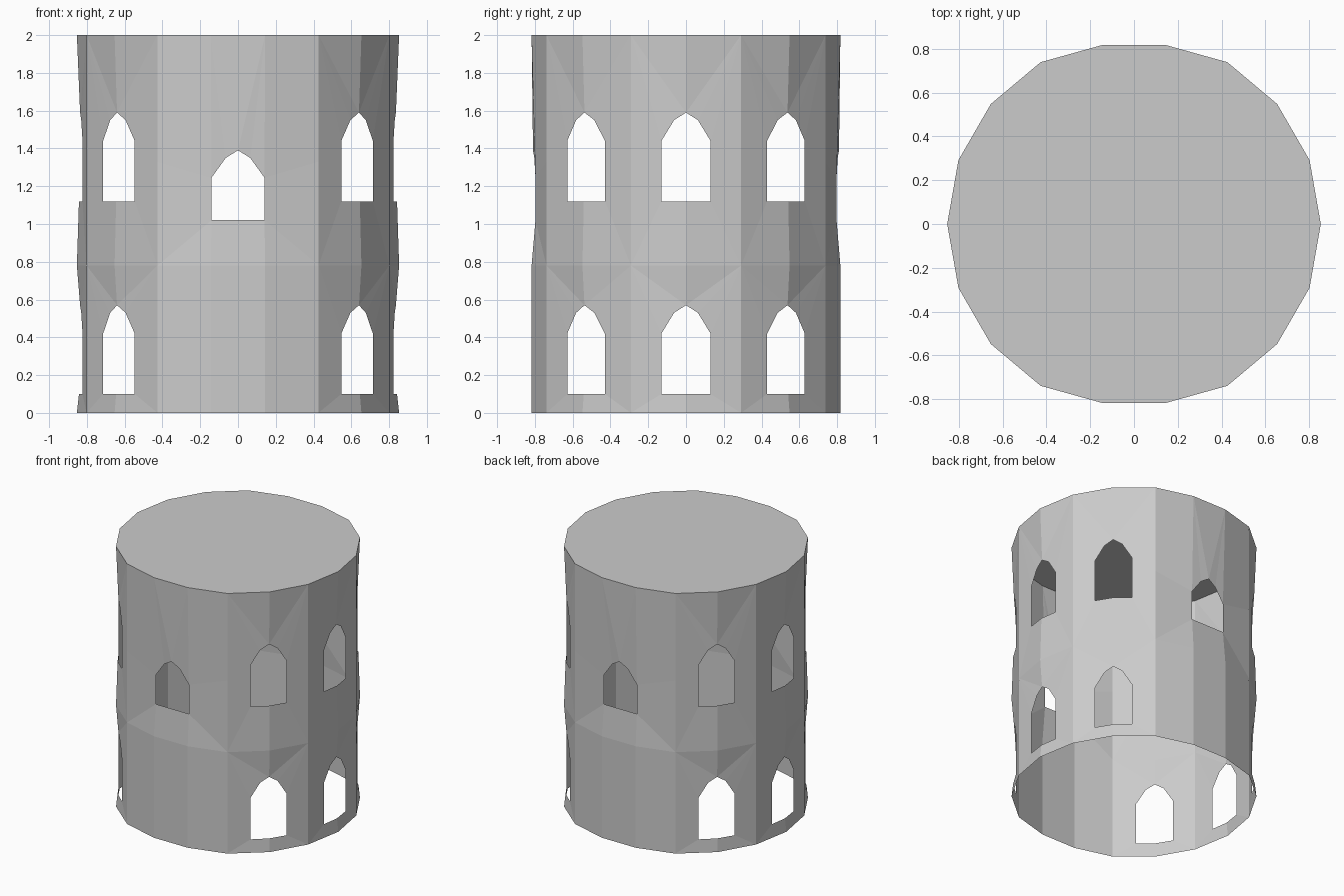
import bpy, bmesh
from math import sin, cos, radians, hypot, atan2, degrees

if "Cube" in bpy.data.objects:
    bpy.data.objects.remove(bpy.data.objects["Cube"])

BELT, TOP = 0.78, 2.0
bm = bmesh.new()


def ring(deg, z):
    """Corner of the 18-sided wall."""
    r = 0.83 if abs(sin(radians(deg))) > 0.95 else 0.853
    return (r * cos(radians(deg)), r * sin(radians(deg)), z)


def local(deg, out, side, z):
    """Point at distance out along a direction, shifted sideways."""
    c, s = cos(radians(deg)), sin(radians(deg))
    return (out * c - side * s, out * s + side * c, z)


def face(*pts):
    bm.faces.new([bm.verts.new(p) for p in pts])


def arched_bay(deg, z0, z1, sill):
    """Two facets around one corner, with a pointed window cut from the middle."""
    m0, m1 = ring(deg, z0), ring(deg, z1)
    mid = local(deg, 0.842, 0, sill)
    apex = local(deg, 0.836, 0, sill + 0.47)
    for s in (-1, 1):
        a0, a1 = ring(deg + 20 * s, z0), ring(deg + 20 * s, z1)
        corner = local(deg, 0.823, 0.13 * s, sill)
        spring = local(deg, 0.823, 0.13 * s, sill + 0.32)
        shoulder = local(deg, 0.83, 0.063 * s, sill + 0.43)
        face(a0, m0, mid, corner)
        face(a0, corner, spring)
        face(a0, spring, a1)
        face(a1, spring, shoulder)
        face(a1, shoulder, apex)
        face(a1, apex, m1)


def front_bay(deg):
    """Three facets, plain below and with one lower, wider window above."""
    ang = [deg - 30, deg - 10, deg + 10, deg + 30]
    for a, b in zip(ang, ang[1:]):
        face(ring(a, 0), ring(b, 0), ring(b, BELT), ring(a, BELT))
    apex = local(deg, 0.81, 0, 1.39)
    corners = []
    for s in (-1, 1):
        a0, am, a1 = (ring(deg + 30 * s, z) for z in (BELT, 1.33, TOP))
        l0, l1 = ring(deg + 10 * s, BELT), ring(deg + 10 * s, TOP)
        corner = local(deg, 0.797, 0.14 * s, 1.02)
        spring = local(deg, 0.797, 0.14 * s, 1.245)
        shoulder = local(deg, 0.803, 0.065 * s, 1.35)
        corners += [(l0, corner)]
        face(a0, l0, corner)
        face(a0, corner, spring, am)
        face(am, spring, l1, a1)
        face(spring, shoulder, l1)
        face(shoulder, apex, l1)
    (l0, c0), (r0, c1) = corners
    face(l0, r0, c1, c0)
    face(apex, ring(deg + 10, TOP), ring(deg - 10, TOP))


# Side bays, two storeys of windows each
for side in (0, 180):
    for turn in (-40, 0, 40):
        arched_bay(side + turn, 0, BELT, 0.10)
        arched_bay(side + turn, BELT, TOP, 1.12)

# Front and back bays
for deg in (90, 270):
    front_bay(deg)

# Flat roof, bottom left open
face(*[ring(20 * i, TOP) for i in range(18)])

bmesh.ops.remove_doubles(bm, verts=bm.verts, dist=0.0005)
bmesh.ops.recalc_face_normals(bm, faces=bm.faces)
if max(bm.faces, key=lambda f: f.calc_center_median().z).normal.z < 0:
    bmesh.ops.reverse_faces(bm, faces=bm.faces)
mesh = bpy.data.meshes.new("tower_wall")
bm.to_mesh(mesh)
bm.free()
bpy.context.collection.objects.link(bpy.data.objects.new("tower_wall", mesh))
